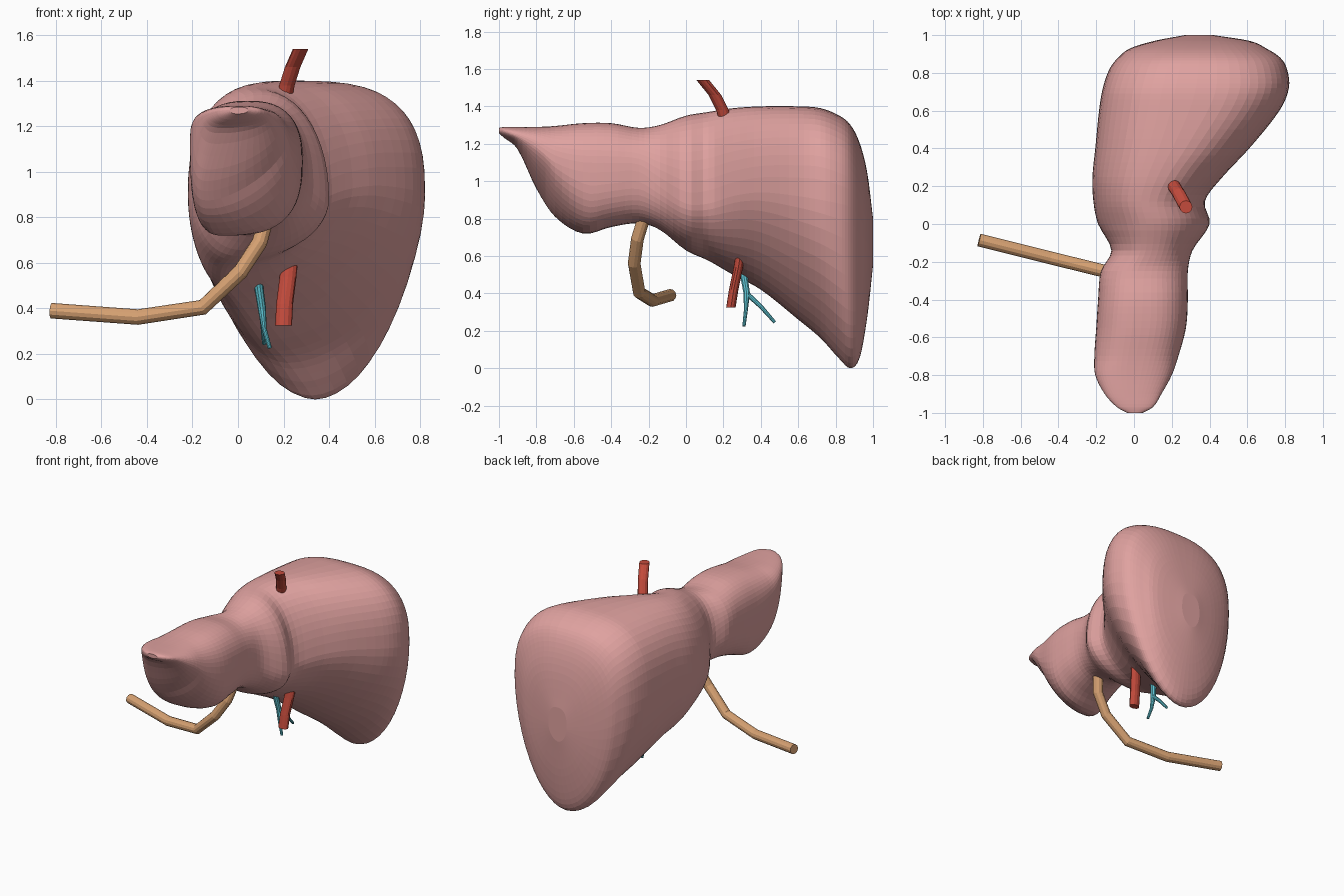
import bpy, bmesh, math
from mathutils import Vector

if "Cube" in bpy.data.objects:
    bpy.data.objects.remove(bpy.data.objects["Cube"])

def paint(obj, name, rgb):
    m = bpy.data.materials.get(name) or bpy.data.materials.new(name)
    m.diffuse_color = (*rgb, 1)
    m.use_nodes = True
    m.node_tree.nodes["Principled BSDF"].inputs["Base Color"].default_value = m.diffuse_color
    obj.data.materials.append(m)

def skin(bm, rings):
    """Bridge a list of rings of points and cap both ends."""
    loops = [[bm.verts.new(p) for p in r] for r in rings]
    n = len(loops[0])
    for a, b in zip(loops, loops[1:]):
        for i in range(n):
            j = (i + 1) % n
            bm.faces.new((a[i], a[j], b[j], b[i]))
    bm.faces.new(loops[0])
    bm.faces.new(loops[-1])

def finish(bm, name, mat, rgb):
    bmesh.ops.recalc_face_normals(bm, faces=bm.faces)
    me = bpy.data.meshes.new(name)
    bm.to_mesh(me)
    bm.free()
    ob = bpy.data.objects.new(name, me)
    bpy.context.collection.objects.link(ob)
    paint(ob, mat, rgb)
    return ob

def tube_rings(path, radii, sides=12, level=False, squash=1.0):
    """Rings along a path; level keeps every ring horizontal."""
    pts = [Vector(p) for p in path]
    rings, u = [], None
    for i, p in enumerate(pts):
        t = (pts[min(i + 1, len(pts) - 1)] - pts[max(i - 1, 0)]).normalized()
        if level:
            t = Vector((0, 0, 1))
        ref = u if u else (Vector((1, 0, 0)) if abs(t.x) < .8 else Vector((0, 0, 1)))
        u = (ref - t * ref.dot(t)).normalized()
        v = t.cross(u)
        angs = [2 * math.pi * k / sides for k in range(sides)]
        rings.append([p + radii[i] * (u * math.cos(a) + v * squash * math.sin(a)) for a in angs])
    return rings

# Liver: cross-sections along y -> y, x min, x max, z min, z max, x of lowest point, z of widest point
S = [
    (-1.0, -.035, .045, 1.255, 1.285, 0, 1.27),
    (-.97, -.09, .10, 1.23, 1.29, -.02, 1.265),
    (-.90, -.155, .145, 1.17, 1.29, -.07, 1.24),
    (-.80, -.205, .20, .96, 1.29, -.13, 1.18),
    (-.70, -.21, .235, .81, 1.295, -.11, 1.1),
    (-.55, -.20, .275, .72, 1.31, -.06, 1.05),
    (-.40, -.19, .285, .755, 1.31, 0, 1.05),
    (-.25, -.175, .285, .775, 1.285, .05, 1.05),
    (-.14, -.12, .31, .74, 1.30, .08, .97),
    (0, -.19, .40, .63, 1.35, 0, .88),
    (.12, -.215, .375, .575, 1.37, -.05, .88),
    (.25, -.22, .47, .50, 1.39, -.05, .92),
    (.40, -.205, .61, .42, 1.40, .01, .94),
    (.60, -.185, .77, .26, 1.40, .13, .92),
    (.72, -.165, .82, .16, 1.39, .22, .90),
    (.82, -.13, .81, .05, 1.35, .30, .88),
    (.88, -.085, .775, 0, 1.30, .34, .86),
    (.93, -.02, .70, .06, 1.20, .36, .80),
    (.97, .11, .61, .28, 1.04, .36, .72),
    (1.0, .27, .42, .55, .80, .34, .67),
]
# Roundness of the quarters at chosen y: y, top, lower left, lower right
N = [(-1, 2.3, 2.5, 2), (-.75, 2.6, 3.4, 1.5), (-.5, 2.6, 2.8, 2.8), (-.2, 2.3, 2.4, 2.6),
     (0, 2.1, 2.1, 2.0), (.3, 2.3, 2.0, 1.7), (.7, 2.8, 1.9, 1.8), (1, 2.6, 1.9, 1.9)]

def roundness(y):
    for a, b in zip(N, N[1:]):
        if y <= b[0]:
            f = (y - a[0]) / (b[0] - a[0])
            return [p + f * (q - p) for p, q in zip(a[1:], b[1:])]
    return N[-1][1:]

def slope(i, k):
    a, b = S[max(i - 1, 0)], S[min(i + 1, len(S) - 1)]
    return (b[k] - a[k]) / (b[0] - a[0])

def section(i, f):
    """Smooth blend between section i and i + 1."""
    a, b = S[i], S[i + 1]
    h = b[0] - a[0]
    out = [a[0] + f * h]
    for k in range(1, 7):
        out.append((2*f**3 - 3*f*f + 1) * a[k] + (f**3 - 2*f*f + f) * h * slope(i, k)
                   + (3*f*f - 2*f**3) * b[k] + (f**3 - f*f) * h * slope(i + 1, k))
    out[3] = max(out[3], 0)
    return out

def liver_ring(s, n=52):
    y, x0, x1, z0, z1, xb, zw = s
    top, low_l, low_r = roundness(y)
    xt = (x0 + x1) / 2
    ring = []
    for k in range(n):
        a = 2 * math.pi * k / n
        c, d = math.cos(a), math.sin(a)
        e = 2 / (top if d > 0 else (low_r if c > 0 else low_l))
        mid = xt if d > 0 else xb
        x = mid + ((x1 - mid) if c > 0 else (x0 - mid)) * abs(c) ** e
        z = zw + ((z1 - zw) if d > 0 else (z0 - zw)) * abs(d) ** e
        ring.append((x, y, z))
    return ring

STEPS = 4
secs = [section(i, f / STEPS) for i in range(len(S) - 1) for f in range(STEPS)] + [list(S[-1])]
bm = bmesh.new()
skin(bm, [liver_ring(s) for s in secs])
liver = finish(bm, "liver", "liver_pink", (.74, .36, .35))

# Vessels and ducts
def vessel(name, mat, rgb, branches, **kw):
    bm = bmesh.new()
    for path, radii in branches:
        skin(bm, tube_rings(path, radii, **kw))
    return finish(bm, name, mat, rgb)

RED, TAN, CYAN = (.55, .07, .045), (.68, .36, .17), (.12, .58, .68)

vessel("upper_vein", "vessel_red", RED,
       [([(.205, .21, 1.33), (.215, .195, 1.38), (.24, .155, 1.46), (.275, .09, 1.54)], [.034] * 4)],
       level=True)
vessel("lower_vein", "vessel_red", RED,
       [([(.20, .24, .325), (.205, .255, .42), (.22, .28, .54), (.225, .29, .60)], [.037] * 4)],
       level=True, squash=.68)
vessel("long_duct", "duct_tan", TAN,
       [([(-.82, -.085, .39), (-.44, -.18, .362), (-.155, -.25, .405), (.01, -.277, .56),
          (.095, -.26, .69), (.13, -.22, .82)], [.034] * 6)])
vessel("branching_duct", "duct_cyan", CYAN,
       [([(.087, .30, .53), (.092, .31, .49), (.105, .325, .40), (.115, .32, .31), (.14, .31, .225)],
         [.02, .02, .018, .011, .009]),
        ([(.10, .315, .43), (.105, .335, .39), (.11, .40, .33), (.115, .475, .245)],
         [.015, .014, .012, .009])], sides=10)
